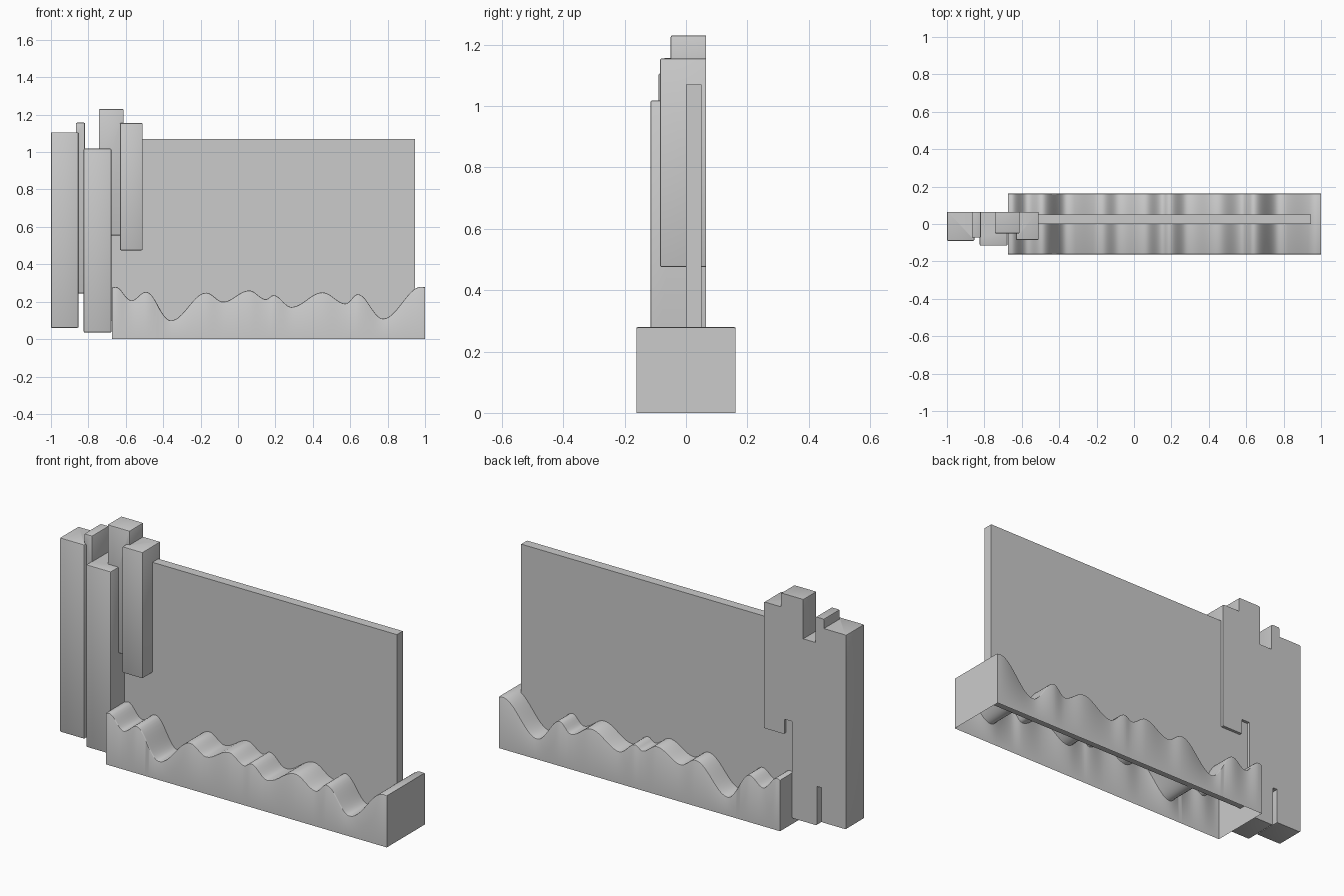
import bpy, bmesh, math

if "Cube" in bpy.data.objects:
    bpy.data.objects.remove(bpy.data.objects["Cube"])

BACK = 0.065


def finish(name, bm):
    bmesh.ops.recalc_face_normals(bm, faces=bm.faces)
    mesh = bpy.data.meshes.new(name)
    bm.to_mesh(mesh)
    bm.free()
    obj = bpy.data.objects.new(name, mesh)
    bpy.context.collection.objects.link(obj)
    return obj


def box(name, x0, x1, y0, y1, z0, z1, bevel=0.0):
    bm = bmesh.new()
    bmesh.ops.create_cube(bm, size=1)
    for v in bm.verts:
        v.co = ((x0, x1)[v.co.x > 0], (y0, y1)[v.co.y > 0], (z0, z1)[v.co.z > 0])
    if bevel:
        # Round all edges except those lying on the flat back
        edges = [e for e in bm.edges if not all(v.co.y > y1 - 1e-5 for v in e.verts)]
        bmesh.ops.bevel(bm, geom=edges, offset=bevel, segments=2, profile=0.5, affect='EDGES')
    return finish(name, bm)


def smooth(obj, angle):
    bpy.ops.object.select_all(action='DESELECT')
    obj.select_set(True)
    bpy.context.view_layer.objects.active = obj
    bpy.ops.object.shade_smooth_by_angle(angle=math.radians(angle))


# Upright back panel
box("back_panel", -0.70, 0.947, 0.0, 0.05, 0.10, 1.07)

# Wavy base: crests and valleys, eased with a cosine, hollow underneath
turns = [(-0.674, .275), (-0.655, .28), (-.57, .207), (-.492, .253), (-.36, .10),
         (-.17, .248), (-.08, .20), (.06, .26), (.15, .213), (.19, .235), (.285, .172),
         (.452, .25), (.575, .19), (.64, .24), (.775, .11), (.98, .28), (1.0, .278)]
profile = [turns[0]]
for (xa, za), (xb, zb) in zip(turns, turns[1:]):
    n = max(2, round((xb - xa) / 0.01))
    for i in range(1, n + 1):
        t = i / n
        profile.append((xa + (xb - xa) * t,
                        za + (zb - za) * (0.5 - 0.5 * math.cos(math.pi * t))))

bm = bmesh.new()
W, R = 0.162, 0.006
rings = []
for x, z in profile:
    section = [(-W, 0), (-W, z - R), (-W + R * .3, z - R * .3), (-W + R, z),
               (W - R, z), (W - R * .3, z - R * .3), (W, z - R), (W, 0)]
    rings.append([bm.verts.new((x, y, h)) for y, h in section])
for a, b in zip(rings, rings[1:]):
    for i in range(7):
        bm.faces.new((a[i], a[i + 1], b[i + 1], b[i]))
bm.faces.new(rings[0])
bm.faces.new(rings[-1])
base = finish("wavy_base", bm)
# The shell is open below, so make sure the roof faces up
roof = max(base.data.polygons, key=lambda p: p.area * (abs(p.normal.z) > 0.5))
if roof.normal.z < 0:
    base.data.flip_normals()
smooth(base, 40)

# Cluster of upright blocks with a shared flat back: x0, x1, front y, z0, z1
blocks = [(-1.0, -0.853, -0.09, 0.06, 1.106),
          (-0.867, -0.818, -0.073, 0.245, 1.157),
          (-0.825, -0.677, -0.116, 0.035, 1.018),
          (-0.744, -0.611, -0.05, 0.555, 1.23),
          (-0.631, -0.51, -0.085, 0.475, 1.155)]
parts = [box("upright_blocks", x0, x1, y, BACK, z0, z1, 0.006)
         for x0, x1, y, z0, z1 in blocks]
cluster = parts[0]
for other in parts[1:]:
    mod = cluster.modifiers.new("union", 'BOOLEAN')
    mod.operation = 'UNION'
    mod.solver = 'EXACT'
    mod.object = other
bpy.context.view_layer.update()
merged = bpy.data.meshes.new_from_object(
    cluster.evaluated_get(bpy.context.evaluated_depsgraph_get()))
cluster.modifiers.clear()
cluster.data = merged
for other in parts[1:]:
    bpy.data.objects.remove(other)
smooth(cluster, 30)
